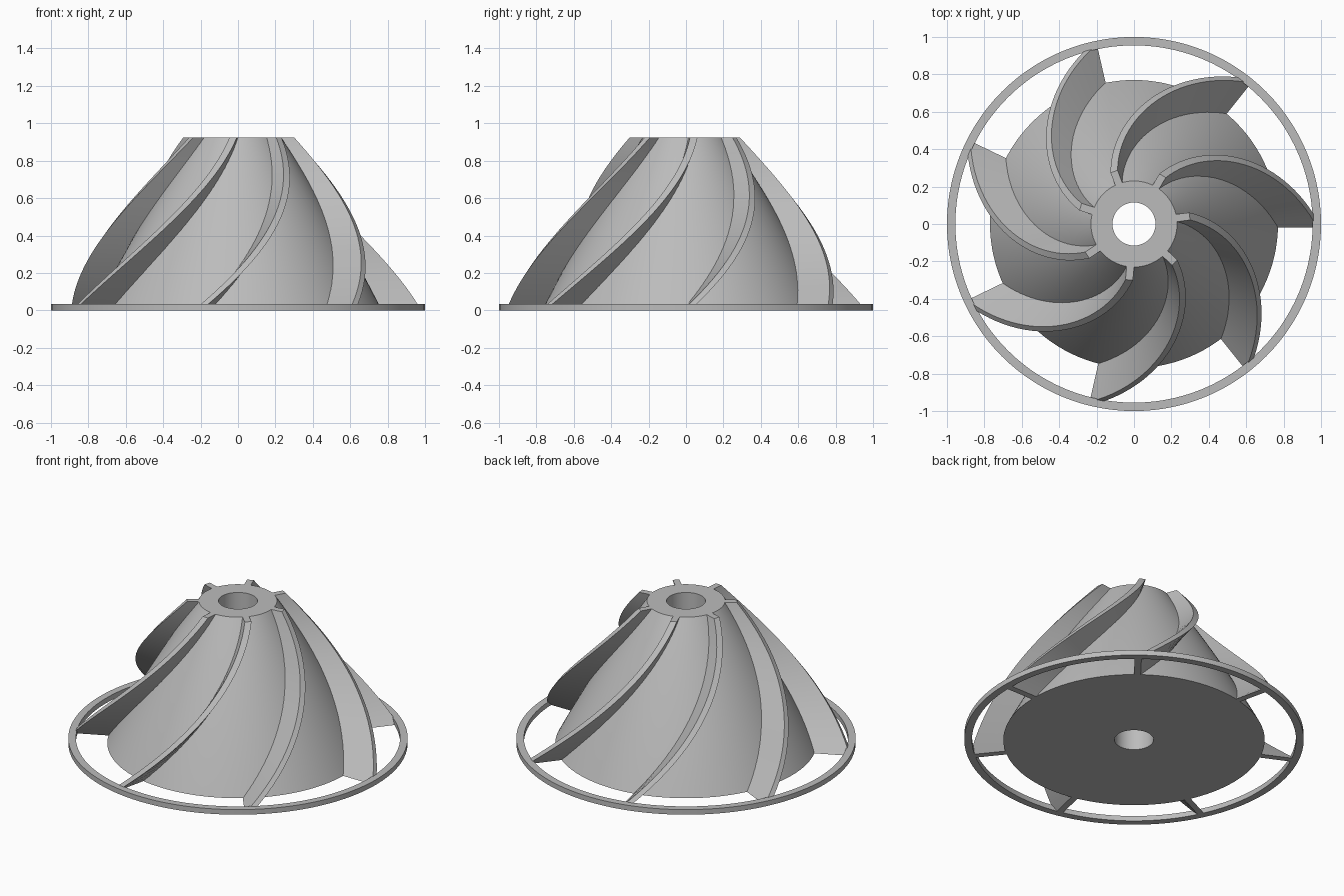
import bpy, bmesh
from math import sin, cos, pi, radians

cube = bpy.data.objects.get("Cube")
if cube:
    bpy.data.objects.remove(cube, do_unlink=True)

HEIGHT, BLADES, STEPS = 0.925, 7, 28
SWEEP = radians(59.4)

grey = bpy.data.materials.new("plain grey")
grey.use_nodes = True
colour = (0.5, 0.5, 0.5, 1)
grey.diffuse_color = colour
grey.node_tree.nodes["Principled BSDF"].inputs["Base Color"].default_value = colour


def bulged(bottom, top, bulge, t):
    """Radius at height fraction t on a slightly convex slope."""
    return bottom + (top - bottom) * t + bulge * t * (1 - t)


def hub_radius(t):
    return bulged(0.77, 0.23, 0.07, t)


def blade_radius(t):
    return bulged(0.98, 0.3, 0.13, t)


def finish(name, bm):
    bmesh.ops.recalc_face_normals(bm, faces=bm.faces)
    mesh = bpy.data.meshes.new(name)
    bm.to_mesh(mesh)
    bm.free()
    mesh.materials.append(grey)
    obj = bpy.data.objects.new(name, mesh)
    bpy.context.collection.objects.link(obj)
    bpy.ops.object.select_all(action='DESELECT')
    obj.select_set(True)
    bpy.context.view_layer.objects.active = obj
    bpy.ops.object.shade_smooth_by_angle(angle=radians(30))
    return obj


def skin(bm, rings, close):
    """Join matching closed loops of points with quads."""
    rows = [[bm.verts.new(p) for p in ring] for ring in rings]
    pairs = list(zip(rows, rows[1:]))
    if close:
        pairs.append((rows[-1], rows[0]))
    for a, b in pairs:
        for i in range(len(a)):
            j = (i + 1) % len(a)
            bm.faces.new((a[i], a[j], b[j], b[i]))
    if not close:
        bm.faces.new(rows[0])
        bm.faces.new(rows[-1])


def lathe(name, profile, sides=112):
    """Turn a closed radius/height profile around the z axis."""
    bm = bmesh.new()
    angles = [2 * pi * k / sides for k in range(sides)]
    skin(bm, [[(r * cos(a), r * sin(a), z) for r, z in profile] for a in angles], True)
    return finish(name, bm)


def blade(name, tip_angle, thickness=0.04):
    """Radial bar section swept up the hub while it twists."""
    bm = bmesh.new()
    rings = []
    for i in range(STEPS + 1):
        t = i / STEPS
        a = tip_angle + SWEEP * t
        inner, outer, h = hub_radius(t) - 0.04, blade_radius(t), thickness / 2
        corners = [(inner, -h), (outer, -h), (outer, h), (inner, h)]
        rings.append([(r * cos(a) - s * sin(a), r * sin(a) + s * cos(a), HEIGHT * t)
                      for r, s in corners])
    skin(bm, rings, False)
    return finish(name, bm)


# Bored hub with a gently convex slope
slope = [(hub_radius(i / 16), HEIGHT * i / 16) for i in range(17)]
lathe("hub", slope + [(0.115, HEIGHT), (0.115, 0)])

# Thin ring joining the blade tips
lathe("base_ring", [(0.955, 0), (1, 0), (1, 0.033), (0.955, 0.033)])

# Twisted blades
for k in range(BLADES):
    blade(f"blade_{k + 1}", 2 * pi * k / BLADES)
